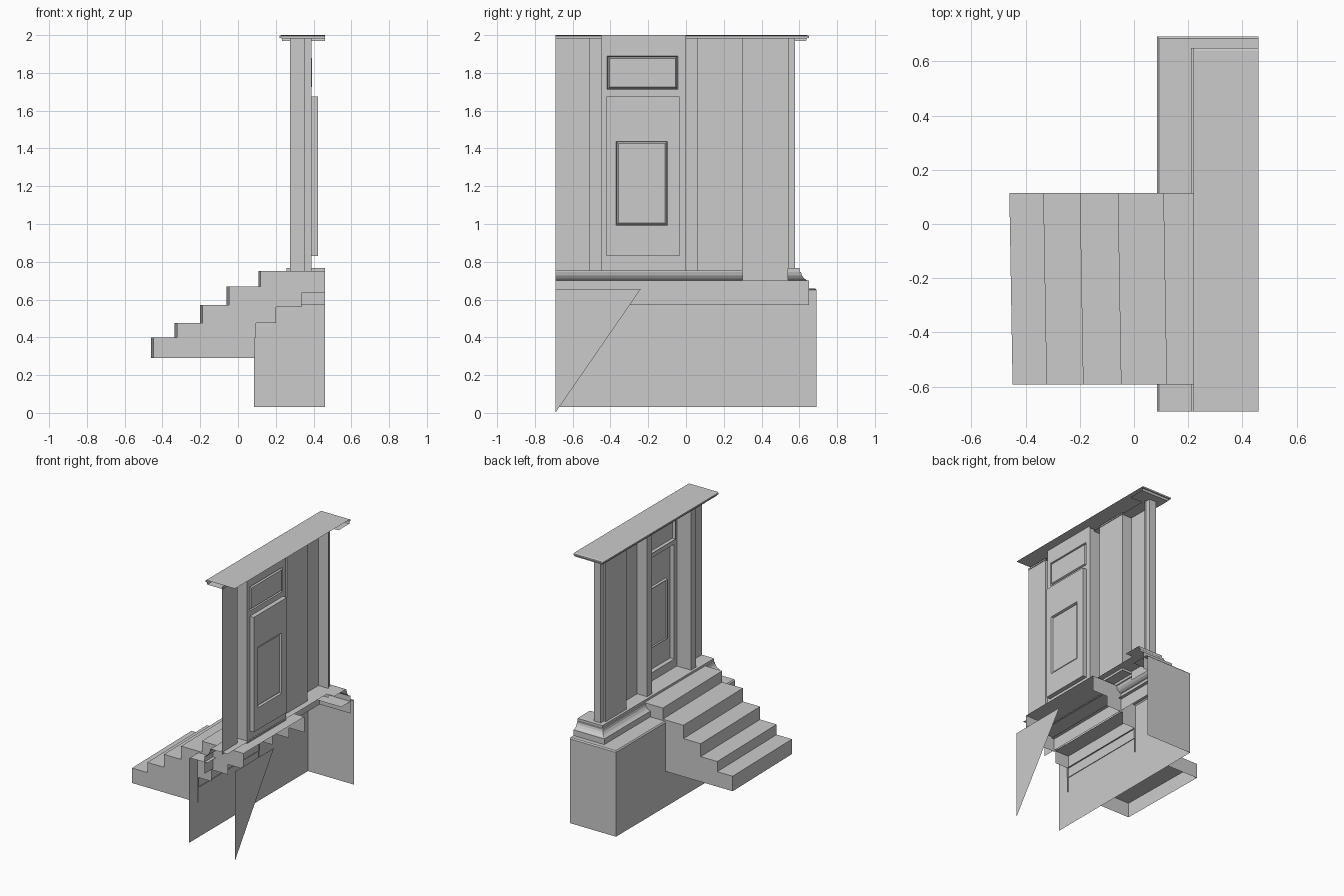
import bpy, bmesh

if "Cube" in bpy.data.objects:
    bpy.data.objects.remove(bpy.data.objects["Cube"])

BACK = 0.46      # open rear plane
END = -0.692     # open -y end


def make(name, quads):
    """Build a mesh from a list of polygons, welding shared corners."""
    bm = bmesh.new()
    for q in quads:
        bm.faces.new([bm.verts.new(p) for p in q])
    bmesh.ops.remove_doubles(bm, verts=bm.verts, dist=1e-4)
    me = bpy.data.meshes.new(name)
    bm.to_mesh(me)
    bm.free()
    ob = bpy.data.objects.new(name, me)
    bpy.context.collection.objects.link(ob)
    return ob


def moulding(name, x0, y0, profile):
    """Sweep (offset, z) points along the front and round the +y corner."""
    def path(o, z):
        return [(x0 - o, END, z), (x0 - o, y0 + o, z), (BACK, y0 + o, z)]
    quads = []
    for a, b in zip(profile, profile[1:]):
        pa, pb = path(*a), path(*b)
        for i in range(2):
            quads.append([pa[i + 1], pa[i], pb[i], pb[i + 1]])
    return make(name, quads)


def wall(name, plan, z0, z1):
    """Extrude an open (x, y) plan line upwards."""
    return make(name, [[(*b, z0), (*a, z0), (*a, z1), (*b, z1)]
                       for a, b in zip(plan, plan[1:])])


def panel(name, rings):
    """Nested rectangles (x, y0, y1, z0, z1) joined inwards, last one filled."""
    loops = [[(x, b, c), (x, a, c), (x, a, d), (x, b, d)] for x, a, b, c, d in rings]
    quads = [loops[-1]]
    for o, n in zip(loops, loops[1:]):
        for i in range(4):
            j = (i + 1) % 4
            quads.append([o[i], o[j], n[j], n[i]])
    return make(name, quads)


# Base block with a small chamfer and ledge
moulding("base_block", 0.085, 0.692,
         [(0, 0.03), (0, 0.65), (-0.008, 0.658), (-0.15, 0.658)])

# Loose triangle on the open rear
make("rear_triangle", [[(BACK, END, 0), (BACK, -0.24, 0.655), (BACK, END, 0.655)]])

# Plinth slab with a cove and cap
moulding("plinth", 0.21, 0.65,
         [(0, 0.57), (0, 0.70), (-0.012, 0.703), (-0.025, 0.712), (-0.036, 0.727),
          (-0.041, 0.745), (-0.048, 0.747), (-0.048, 0.766), (-0.072, 0.768), (-0.19, 0.768)])

# Roof slab
moulding("roof", 0.23, 0.64,
         [(-0.13, 1.97), (-0.004, 1.97), (0.0, 1.985), (0.01, 1.985), (0.01, 1.996),
          (0.0, 2.0), (-0.23, 2.0)])

# Wall with pilasters either side of the door
wall("wall_front", [(0.355, END), (0.355, -0.51), (0.275, -0.51), (0.275, -0.45),
                    (0.39, -0.45)], 0.75, 1.985)
wall("wall_middle", [(0.39, 0), (0.275, 0), (0.275, 0.06), (0.355, 0.06),
                     (0.355, 0.30), (0.275, 0.30)], 0.75, 1.985)
wall("corner_pilaster", [(0.275, 0.30), (0.275, 0.54), (0.36, 0.54)], 0.70, 1.985)
wall("corner_strip", [(0.29, 0.54), (0.29, 0.577), (0.345, 0.577), (0.345, 0.54)],
     0.765, 1.985)

# Door in its bay, with a framed inner panel
panel("door", [(0.39, -0.45, 0, 0.75, 1.69),
               (0.39, -0.42, -0.035, 0.83, 1.675),
               (0.423, -0.42, -0.035, 0.83, 1.675),
               (0.423, -0.37, -0.098, 0.993, 1.438),
               (0.408, -0.365, -0.103, 0.998, 1.433),
               (0.415, -0.358, -0.11, 1.005, 1.426)])

# Transom light above the door
panel("transom", [(0.39, -0.45, 0, 1.69, 2.0),
                  (0.39, -0.417, -0.042, 1.713, 1.89),
                  (0.375, -0.412, -0.047, 1.718, 1.885),
                  (0.392, -0.404, -0.055, 1.726, 1.877)])

# Steps: slightly skewed shells, open below and behind
# each: front x, back x, bottom z, top z
Y0, Y1, SKEW = -0.592, 0.115, 0.012
STEPS = [(-0.46, 0.09, 0.29, 0.40), (-0.335, 0.095, 0.40, 0.475),
         (-0.20, 0.20, 0.475, 0.57), (-0.06, 0.335, 0.56, 0.668),
         (0.108, 0.46, 0.635, 0.75)]
for n, (xf, xb, z0, z1) in enumerate(STEPS, 1):
    near = [(xf + SKEW, Y0), (xb, Y0)]
    far = [(xf, Y1), (xb, Y1)]
    outline = [near[1], near[0], far[0], far[1]]
    quads = [[(*b, z0), (*a, z0), (*a, z1), (*b, z1)]
             for a, b in zip(outline, outline[1:])]
    quads.append([(*p, z1) for p in outline][::-1])
    make(f"step_{n}", quads)

# Sides continuing down to the base under the upper steps
for y in (Y0, Y1):
    make("step_side_fill", [[(0.09, y, 0.475), (0.20, y, 0.475), (0.20, y, 0.56), (0.09, y, 0.56)]])

# Consistent outward normals on the steps
for ob in bpy.data.objects:
    if ob.name.startswith("step_") and "fill" not in ob.name:
        bm = bmesh.new()
        bm.from_mesh(ob.data)
        bmesh.ops.recalc_face_normals(bm, faces=bm.faces)
        bm.to_mesh(ob.data)
        bm.free()
